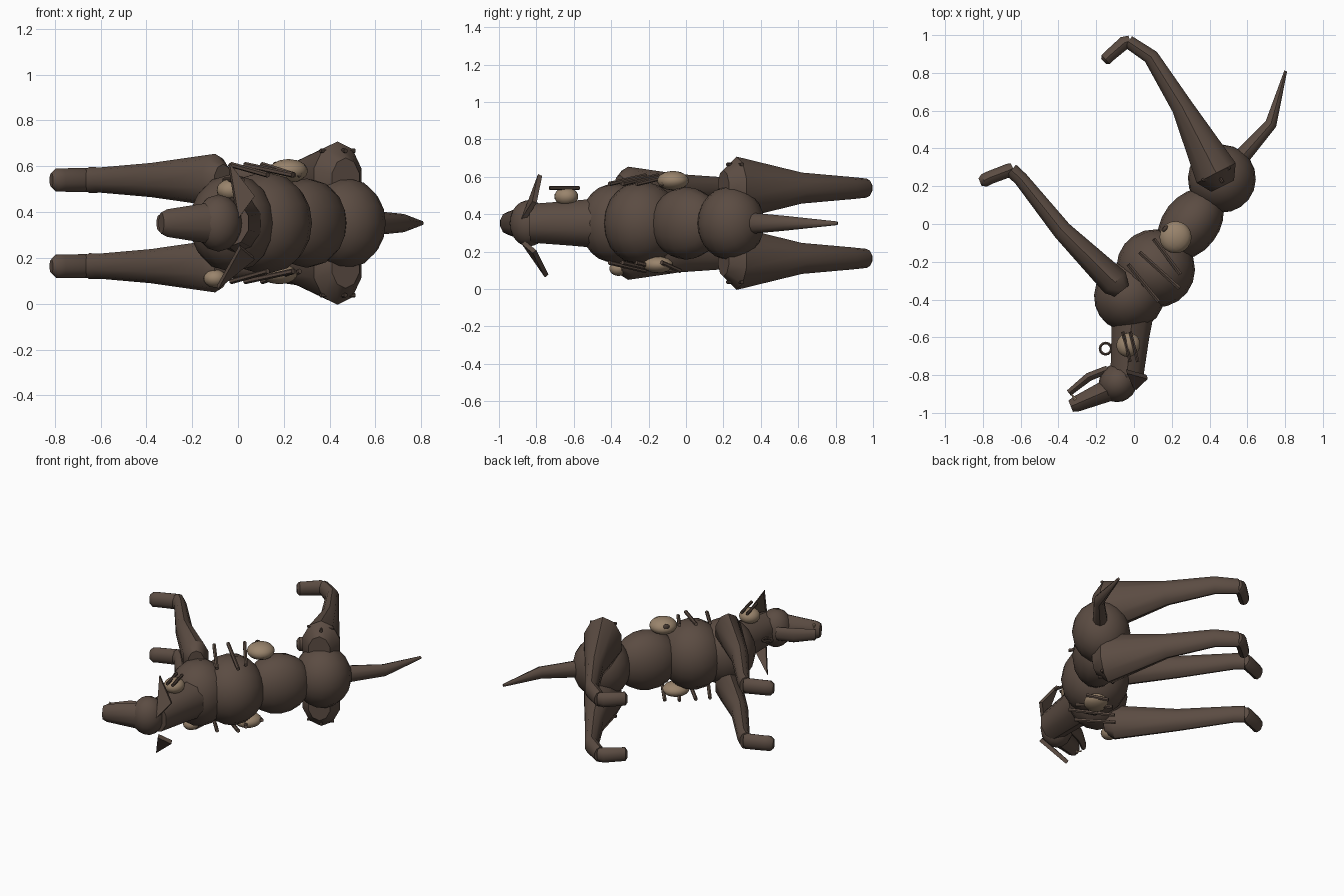
import bpy, bmesh, math
from mathutils import Vector, Matrix

cube = bpy.data.objects.get("Cube")
if cube:
    bpy.data.objects.remove(cube)

MID = 0.352                 # height of the body's plane of symmetry
AXIS = math.radians(52)     # direction of the spine, seen from above
UP = Vector((0, 0, 1))


def material(name, rgb):
    m = bpy.data.materials.new(name)
    m.use_nodes = True
    m.diffuse_color = (*rgb, 1)
    m.node_tree.nodes["Principled BSDF"].inputs["Base Color"].default_value = (*rgb, 1)
    return m


FUR = material("dark brown fur", (0.105, 0.072, 0.055))
TAN = material("tan patch", (0.32, 0.23, 0.15))
DARK = material("darker brown", (0.07, 0.047, 0.036))


def finish(name, bm, mat, angle=40):
    bmesh.ops.recalc_face_normals(bm, faces=bm.faces[:])
    mesh = bpy.data.meshes.new(name)
    bm.to_mesh(mesh)
    bm.free()
    mesh.materials.append(mat)
    ob = bpy.data.objects.new(name, mesh)
    bpy.context.collection.objects.link(ob)
    bpy.ops.object.select_all(action='DESELECT')
    ob.select_set(True)
    bpy.context.view_layer.objects.active = ob
    bpy.ops.object.shade_smooth_by_angle(angle=math.radians(angle))
    return ob


def ellipsoid(name, centre, size, mat=FUR, turn=AXIS):
    bm = bmesh.new()
    bmesh.ops.create_uvsphere(bm, u_segments=16, v_segments=10, radius=1)
    # poles lie along the first size axis
    m = (Matrix.Translation(centre) @ Matrix.Rotation(turn, 4, 'Z')
         @ Matrix.Diagonal((*size, 1)) @ Matrix.Rotation(math.pi / 2, 4, 'Y'))
    bm.transform(m)
    return finish(name, bm, mat)


def tube(name, path, mat=FUR, sides=10, depth=1.0):
    """Tapered tube through (x, y, z, radius) points; depth stretches it in z."""
    bm = bmesh.new()
    pts = [Vector(p[:3]) for p in path]
    rings = []
    for i, p in enumerate(pts):
        t = (pts[min(i + 1, len(pts) - 1)] - pts[max(i - 1, 0)]).normalized()
        n = t.cross(UP).normalized()
        b = n.cross(t)
        ring = []
        for k in range(sides):
            a = math.tau * (k + 0.5) / sides
            ring.append(bm.verts.new(p + path[i][3] * (math.cos(a) * n + depth * math.sin(a) * b)))
        rings.append(ring)
    for r0, r1 in zip(rings, rings[1:]):
        for k in range(sides):
            j = (k + 1) % sides
            bm.faces.new((r0[k], r0[j], r1[j], r1[k]))
    bm.faces.new(rings[0])
    bm.faces.new(rings[-1])
    return finish(name, bm, mat)


def flat_path(points, z):
    return [(x, y, z, r) for x, y, r in points]


def plate(name, corners, thick, mat):
    bm = bmesh.new()
    c = [Vector(p) for p in corners]
    n = (c[1] - c[0]).cross(c[2] - c[0]).normalized() * thick / 2
    a = [bm.verts.new(p + n) for p in c]
    b = [bm.verts.new(p - n) for p in c]
    bm.faces.new(a)
    bm.faces.new(b)
    for i in range(3):
        j = (i + 1) % 3
        bm.faces.new((a[i], a[j], b[j], b[i]))
    return finish(name, bm, mat, 20)


# Torso
ellipsoid("chest", (-0.025, -0.38, MID), (0.19, 0.185, 0.215))
ellipsoid("ribcage", (0.115, -0.235, MID), (0.205, 0.21, 0.225))
ellipsoid("belly", (0.30, 0.0, MID), (0.21, 0.15, 0.195))
ellipsoid("rump", (0.465, 0.24, MID), (0.18, 0.18, 0.2))

# Neck, head and jaws
tube("neck", flat_path([(0.0, -0.42, 0.12), (-0.02, -0.6, 0.105), (-0.04, -0.83, 0.09)], MID), depth=1.15)
ellipsoid("head", (-0.085, -0.84, MID), (0.105, 0.1, 0.125))
tube("snout", flat_path([(-0.09, -0.86, 0.068), (-0.31, -0.955, 0.043), (-0.335, -0.965, 0.033)], MID), depth=1.4)
tube("lower_jaw", flat_path([(-0.14, -0.77, 0.022), (-0.24, -0.81, 0.024), (-0.345, -0.895, 0.018)], MID),
     depth=2.0)
for s in (1, -1):
    tube("tooth", flat_path([(-0.31, -0.93, 0.01), (-0.335, -0.895, 0.002)], MID + s * 0.045), TAN, 6)

# Ears, one splayed wider than the other
plate("left_ear", [(0.07, -0.81, 0.465), (0.0, -0.87, 0.37), (-0.04, -0.78, 0.61)], 0.025, FUR)
plate("right_ear", [(0.07, -0.81, 0.20), (0.01, -0.87, 0.25), (-0.09, -0.745, 0.07)], 0.025, FUR)

# Tail
tube("tail", flat_path([(0.53, 0.31, 0.05), (0.725, 0.53, 0.033), (0.803, 0.81, 0.008)], MID), depth=1.2)

# Legs, mirrored across the body's plane
FRONT = [(-0.065, -0.355, 0.05), (-0.10, -0.31, 0.083), (-0.38, -0.035, 0.054),
         (-0.60, 0.24, 0.04), (-0.65, 0.285, 0.041)]
FRONT_PAW = [(-0.64, 0.295, 0.03), (-0.66, 0.285, 0.038), (-0.765, 0.245, 0.037),
             (-0.795, 0.23, 0.037), (-0.815, 0.222, 0.022)]
HIND = [(0.47, 0.20, 0.07), (0.435, 0.27, 0.122), (0.255, 0.62, 0.06),
        (0.09, 0.885, 0.043), (-0.03, 0.965, 0.037)]
HIND_PAW = [(-0.02, 0.97, 0.03), (-0.05, 0.96, 0.037), (-0.125, 0.895, 0.034),
            (-0.15, 0.87, 0.034), (-0.16, 0.86, 0.02)]
for side, s in (("left", 1), ("right", -1)):
    z = MID + s * 0.188
    for part, path in (("front_leg", FRONT), ("front_paw", FRONT_PAW),
                       ("hind_leg", HIND), ("hind_paw", HIND_PAW)):
        tube(f"{side}_{part}", flat_path(path, z), depth=1.38)

    # Exposed ribs
    for x0, y0, x1, y1 in ((-0.03, -0.215, 0.13, -0.41), (0.03, -0.15, 0.24, -0.34),
                           (0.105, -0.08, 0.245, -0.265), (0.18, -0.03, 0.27, -0.13)):
        tube(f"{side}_rib", [(x0, y0, MID + s * 0.255, 0.012), (x1, y1, MID + s * 0.21, 0.012)], FUR, 6)

    # Scars on the hips
    for x0, y0, x1, y1 in ((0.36, 0.23, 0.51, 0.30), (0.41, 0.31, 0.47, 0.22)):
        tube(f"{side}_hip_scar", flat_path([(x0, y0, 0.01), (x1, y1, 0.01)], MID + s * 0.315), DARK, 6)

# Bald patches
ellipsoid("left_flank_patch", (0.22, -0.07, 0.58), (0.085, 0.085, 0.052), TAN)
ellipsoid("right_flank_patch", (0.18, -0.15, 0.13), (0.085, 0.075, 0.045), TAN)
ellipsoid("neck_patch", (-0.03, -0.64, 0.495), (0.065, 0.062, 0.05), TAN)
ellipsoid("shoulder_patch", (-0.10, -0.36, 0.11), (0.05, 0.05, 0.04), TAN)
ellipsoid("flank_spot", (0.165, -0.025, 0.6), (0.02, 0.012, 0.02), DARK)

# Stitches over the neck patch
for dx in (-0.03, 0.01):
    tube("neck_stitch", flat_path([(dx - 0.03, -0.57, 0.01), (dx + 0.01, -0.73, 0.01)], 0.54), DARK, 6)

# Small ring hanging from the throat
loop = [(-0.15 + 0.03 * math.cos(a), -0.66 + 0.03 * math.sin(a), MID, 0.008)
        for a in (math.tau * k / 12 for k in range(13))]
tube("throat_ring", loop, DARK, 6)
